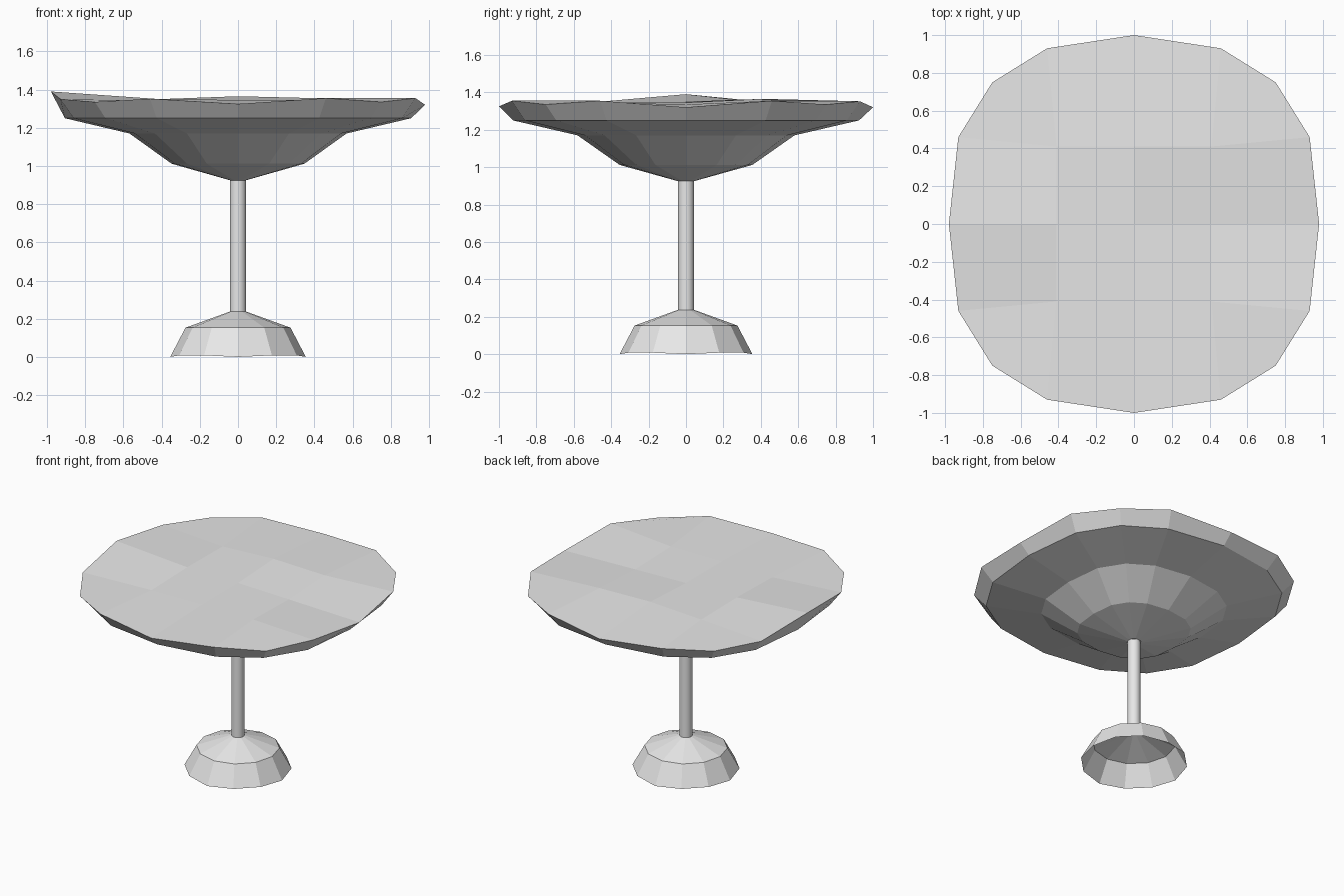
import bpy
import bmesh
import math

if "Cube" in bpy.data.objects:
    bpy.data.objects.remove(bpy.data.objects["Cube"])

grey = bpy.data.materials.new("light_grey")
grey.diffuse_color = (0.8, 0.8, 0.8, 1)
grey.use_nodes = True
grey.node_tree.nodes["Principled BSDF"].inputs["Base Color"].default_value = grey.diffuse_color


def finish(bm, name):
    mesh = bpy.data.meshes.new(name)
    bm.to_mesh(mesh)
    bm.free()
    mesh.materials.append(grey)
    obj = bpy.data.objects.new(name, mesh)
    bpy.context.collection.objects.link(obj)
    return obj


def skin(bm, rings):
    """Bridge consecutive rings of vertices, listed counter-clockwise from the bottom up."""
    for low, high in zip(rings, rings[1:]):
        n = len(low)
        for i in range(n):
            j = (i + 1) % n
            bm.faces.new((low[i], low[j], high[j], high[i]))


def circle(bm, n, radius, height):
    return [bm.verts.new((radius * math.cos(math.tau * i / n),
                          radius * math.sin(math.tau * i / n), height(i)))
            for i in range(n)]


# Table top: uneven 4 x 4 grid pulled out to a rounded square
heights = [  # rows from front to back, columns from left to right
    (1.335, 1.352, 1.325, 1.355, 1.335),
    (1.350, 1.340, 1.345, 1.345, 1.355),
    (1.390, 1.350, 1.345, 1.335, 1.320),
    (1.345, 1.345, 1.365, 1.355, 1.355),
    (1.335, 1.345, 1.320, 1.352, 1.335),
]


def spread(i, j):
    a, b = abs(i), abs(j)
    if max(a, b) < 2:
        return 0.41 * i, 0.41 * j
    if a == b:
        x, y = 0.75, 0.75
    elif a > b:
        x, y = ((0.98, 0), (0.93, 0.46))[b]
    else:
        x, y = ((0, 1.0), (0.46, 0.93))[a]
    return math.copysign(x, i), math.copysign(y, j)


bm = bmesh.new()
grid = {}
for j in range(-2, 3):
    for i in range(-2, 3):
        grid[i, j] = bm.verts.new((*spread(i, j), heights[j + 2][i + 2]))
for j in range(-2, 2):
    for i in range(-2, 2):
        bm.faces.new((grid[i, j], grid[i + 1, j], grid[i + 1, j + 1], grid[i, j + 1]))

# Underside: rim outline shrunk step by step down to the stem
rim = [v for v in grid.values() if v.is_boundary]
rim.sort(key=lambda v: math.atan2(v.co.y, v.co.x))
rings = []
for scale, z in ((0.043, 0.925), (0.355, 1.012), (0.58, 1.17), (0.925, 1.25)):
    rings.append([bm.verts.new((v.co.x * scale, v.co.y * scale, z)) for v in rim])
rings.append(rim)
skin(bm, rings)
finish(bm, "table_top")

# Stem: smooth open tube
bm = bmesh.new()
skin(bm, [circle(bm, 16, 0.043, lambda i, z=z: z) for z in (0.237, 0.925)])
for f in bm.faces:
    f.smooth = True
finish(bm, "stem")

# Foot: faceted open shell
bm = bmesh.new()
skin(bm, [
    circle(bm, 12, 0.355, lambda i: 0 if i % 3 == 0 else 0.008),
    circle(bm, 12, 0.275, lambda i: 0.153),
    circle(bm, 12, 0.043, lambda i: 0.237),
])
finish(bm, "foot")
